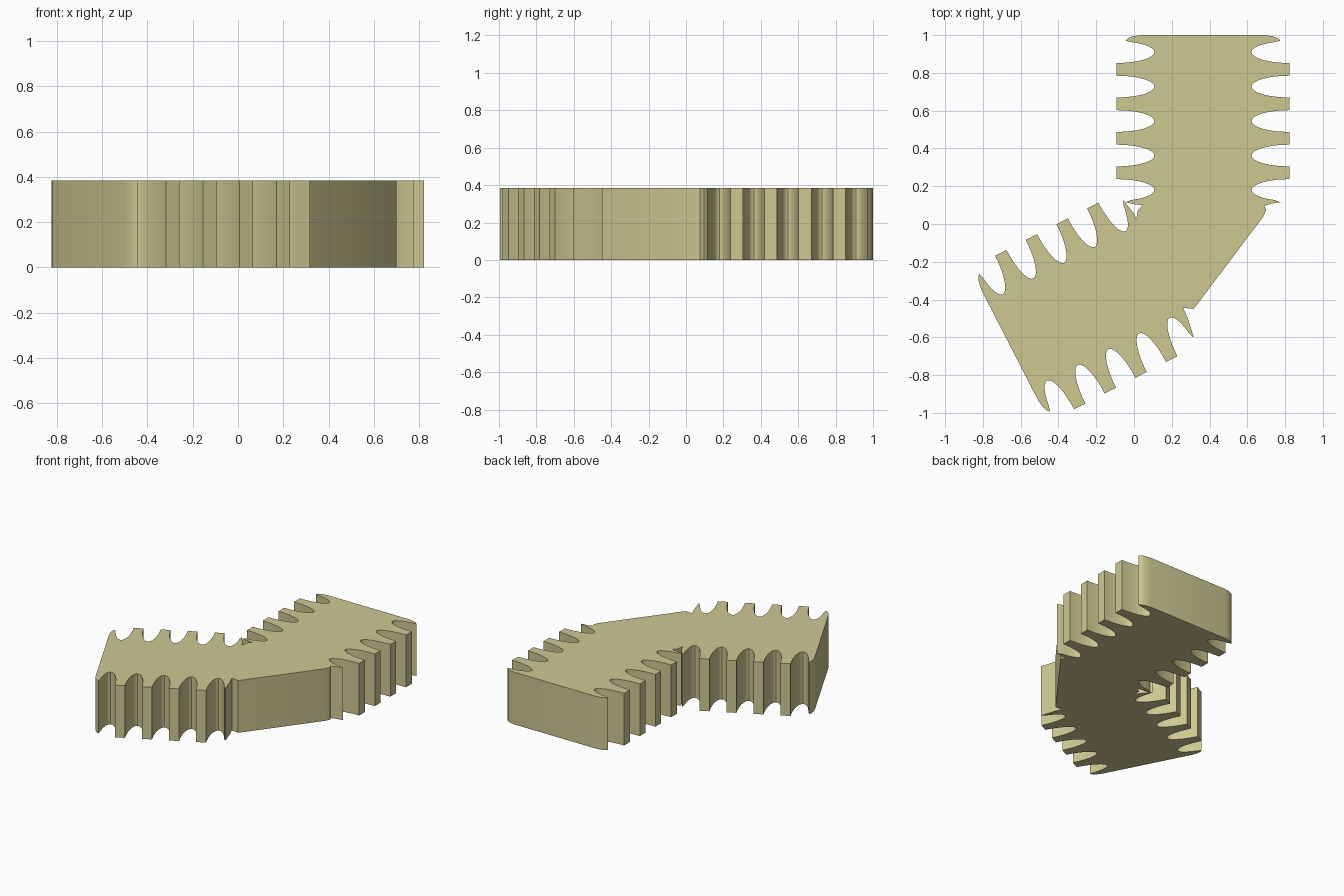
import bpy, bmesh
from math import sin, cos, pi, radians
from mathutils import Vector

if "Cube" in bpy.data.objects:
    bpy.data.objects.remove(bpy.data.objects["Cube"])

HEIGHT = 0.385
HALF_W, DEPTH, HALF_GAP, PITCH = 0.457, 0.2, 0.0575, 0.1825
TIP_U = 0.41


def side():
    """One toothed side of an arm in local (u, t), from root tip to end cap."""
    pts = []
    n = 16
    for k in range(5):
        c = -0.092 + PITCH * k
        for i in range(n + 1):
            a = -pi / 2 + pi * i / n
            u, t = HALF_W - DEPTH * cos(a), c + HALF_GAP * sin(a)
            # the outermost tips are trimmed short
            if (k == 0 and i < n / 2) or (k == 4 and i > n / 2):
                if u > TIP_U:
                    continue
            pts.append((u, t))
        if k == 0:
            pts.insert(0, (TIP_U, -0.157))
    pts += [(TIP_U, 0.699), (0.398, 0.711), (0.37, 0.722), (0.33, 0.728)]
    return pts


def place(pts, origin, angle, sign):
    """Map local (u, t) to the plan; sign picks the side of the arm."""
    o = Vector(origin)
    along = Vector((cos(radians(angle)), sin(radians(angle))))
    across = Vector((along.y, -along.x)) * sign
    return [o + across * u + along * t for u, t in pts]


edge = side()
upper = dict(origin=(0.365, 0.272), angle=90)
lower = dict(origin=(-0.01, -0.309), angle=207.2)

# Closed outline: upper arm, outer elbow, lower arm, inner elbow
outline = place(edge, sign=-1, **upper)
outline += reversed(place(edge, sign=1, **upper))
outline += [Vector(p) for p in ((0.725, 0.108), (0.69, 0.095), (0.70, 0.075), (0.685, 0.04),
                                (0.335, -0.425), (0.315, -0.45), (0.26, -0.443), (0.285, -0.50))]
outline += place(edge, sign=-1, **lower)
outline += reversed(place(edge, sign=1, **lower))
outline += [Vector(p) for p in ((-0.02, 0.08), (0.0, 0.055), (0.012, 0.025),
                                (0.02, 0.07), (0.045, 0.10), (0.0, 0.105))]

# Extrude the outline into a thick slab
bm = bmesh.new()
base = bm.faces.new([bm.verts.new((p.x, p.y, 0)) for p in outline])
top = bmesh.ops.extrude_face_region(bm, geom=[base], use_keep_orig=True)
bmesh.ops.translate(bm, vec=(0, 0, HEIGHT),
                    verts=[v for v in top["geom"] if isinstance(v, bmesh.types.BMVert)])
bmesh.ops.triangulate(bm, faces=[f for f in bm.faces if len(f.verts) > 4])
bmesh.ops.recalc_face_normals(bm, faces=bm.faces)
mesh = bpy.data.meshes.new("bent_notched_slab")
bm.to_mesh(mesh)
bm.free()

slab = bpy.data.objects.new("bent_notched_slab", mesh)
bpy.context.collection.objects.link(slab)
mat = bpy.data.materials.new("khaki")
mat.diffuse_color = (0.62, 0.58, 0.29, 1)
mat.use_nodes = True
mat.node_tree.nodes["Principled BSDF"].inputs["Base Color"].default_value = mat.diffuse_color
mesh.materials.append(mat)

bpy.context.view_layer.objects.active = slab
slab.select_set(True)
bpy.ops.object.shade_smooth_by_angle(angle=radians(30))
